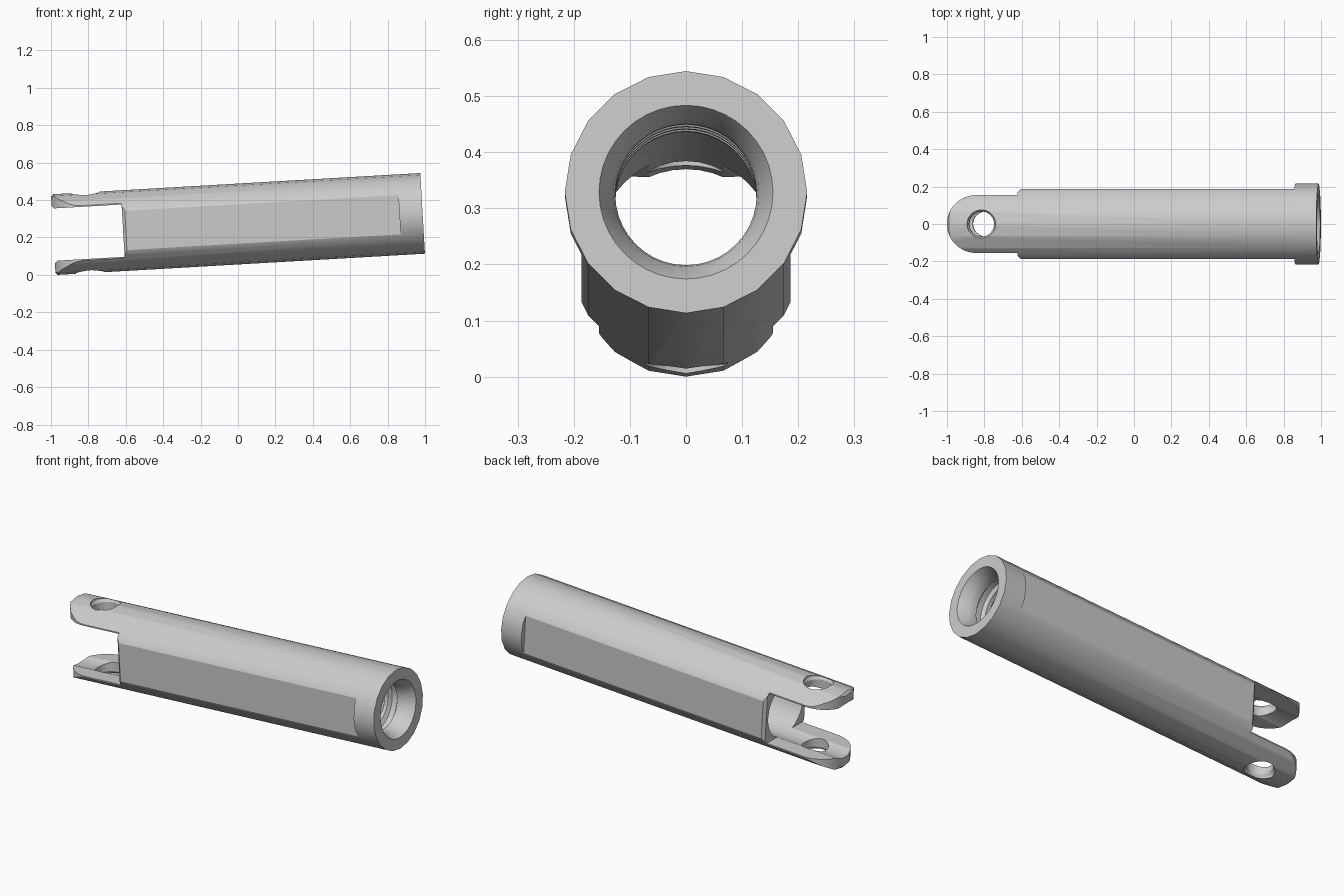
import bpy, bmesh, math
from mathutils import Matrix

cube = bpy.data.objects.get("Cube")
if cube:
    bpy.data.objects.remove(cube, do_unlink=True)

TILT = math.radians(3.3)
END = 0.989        # half length along the axis
R = 0.216          # outer radius
SLOT_X = -0.615    # root of the fork slot
HOLE_X = -0.805

steel = bpy.data.materials.new("light grey metal")
steel.use_nodes = True
grey = (0.6, 0.6, 0.6, 1)
steel.diffuse_color = grey
steel.node_tree.nodes["Principled BSDF"].inputs["Base Color"].default_value = grey


def to_object(name, bm):
    bmesh.ops.recalc_face_normals(bm, faces=bm.faces)
    mesh = bpy.data.meshes.new(name)
    bm.to_mesh(mesh)
    bm.free()
    ob = bpy.data.objects.new(name, mesh)
    ob.data.materials.append(steel)
    bpy.context.collection.objects.link(ob)
    return ob


def lathe(name, profile, sides):
    """Solid turned around the x axis from (x, radius) points."""
    bm = bmesh.new()
    rings = []
    for x, r in profile:
        rings.append([bm.verts.new((x, r * math.sin(a), r * math.cos(a)))
                      for a in (2 * math.pi * i / sides for i in range(sides))])
    for a, b in zip(rings, rings[1:]):
        for i in range(sides):
            j = (i + 1) % sides
            bm.faces.new((a[i], a[j], b[j], b[i]))
    bm.faces.new(rings[0])
    bm.faces.new(rings[-1])
    return to_object(name, bm)


def extrude_z(name, outline, half):
    """Flat (x, y) outline extruded from -half to +half."""
    bm = bmesh.new()
    face = bm.faces.new([bm.verts.new((x, y, -half)) for x, y in outline])
    new = bmesh.ops.extrude_face_region(bm, geom=[face])["geom"]
    verts = [v for v in new if isinstance(v, bmesh.types.BMVert)]
    bmesh.ops.translate(bm, verts=verts, vec=(0, 0, 2 * half))
    return to_object(name, bm)


def cut(target, tool, operation="DIFFERENCE"):
    tool.hide_render = True
    mod = target.modifiers.new("cut", "BOOLEAN")
    mod.operation = operation
    mod.solver = "EXACT"
    mod.object = tool
    bpy.ops.object.select_all(action="DESELECT")
    bpy.context.view_layer.objects.active = target
    target.select_set(True)
    bpy.ops.object.modifier_apply(modifier=mod.name)
    bpy.data.objects.remove(tool, do_unlink=True)


# Outer tube with a slightly eased fork tip
body = lathe("fork_end_tube",
             [(-END, 0.203), (-END + 0.012, R), (END, R)], 20)

# Plan shape: collar, side flats, prongs with a round tip
half = [(1.05, 0.3), (0.865, 0.3), (0.865, 0.186), (-0.60, 0.186),
        (SLOT_X, 0.172), (SLOT_X, 0.155)]
tip_r = 0.155
for i in range(12):
    a = math.radians(90 + 90 * i / 12)
    half.append((-END - 0.001 + tip_r + tip_r * math.cos(a), tip_r * math.sin(a)))
outline = half + [(-END - 0.001, 0)] + [(x, -y) for x, y in reversed(half)]
cut(body, extrude_z("plan_shape", outline, 0.4), "INTERSECT")

# Bore: plain at the fork, ringed thread and cone mouth at the collar
bore = [(-1.2, 0.155), (0.655, 0.155)]
for i in range(4):
    x = 0.665 + 0.076 * i
    bore += [(x, 0.126), (x + 0.02, 0.126)]
    if i < 3:
        bore += [(x + 0.032, 0.146), (x + 0.062, 0.146)]
bore += [(0.94, 0.130), (END, 0.155), (1.1, 0.155)]
cut(body, lathe("bore", bore, 40))

# Slot between the two prongs
slot = extrude_z("slot", [(-1.3, -0.4), (SLOT_X, -0.4), (SLOT_X, 0.4), (-1.3, 0.4)], 0.14)
cut(body, slot)

# Cross-pin hole with eased edges
pin = lathe("pin_hole", [(-0.3, 0.076), (-0.203, 0.076), (-0.19, 0.067),
                         (0.19, 0.067), (0.203, 0.076), (0.3, 0.076)], 32)
pin.data.transform(Matrix.Translation((HOLE_X, 0, 0)) @ Matrix.Rotation(math.pi / 2, 4, "Y"))
cut(body, pin)

# Tilt the tube and stand it on the ground
body.data.transform(Matrix.Rotation(-TILT, 4, "Y"))
co = [v.co for v in body.data.vertices]
x0, x1 = min(c.x for c in co), max(c.x for c in co)
body.data.transform(Matrix.Translation((-(x0 + x1) / 2, 0, -min(c.z for c in co))))

bpy.ops.object.select_all(action="DESELECT")
body.select_set(True)
bpy.context.view_layer.objects.active = body
bpy.ops.object.shade_smooth_by_angle(angle=math.radians(22))
